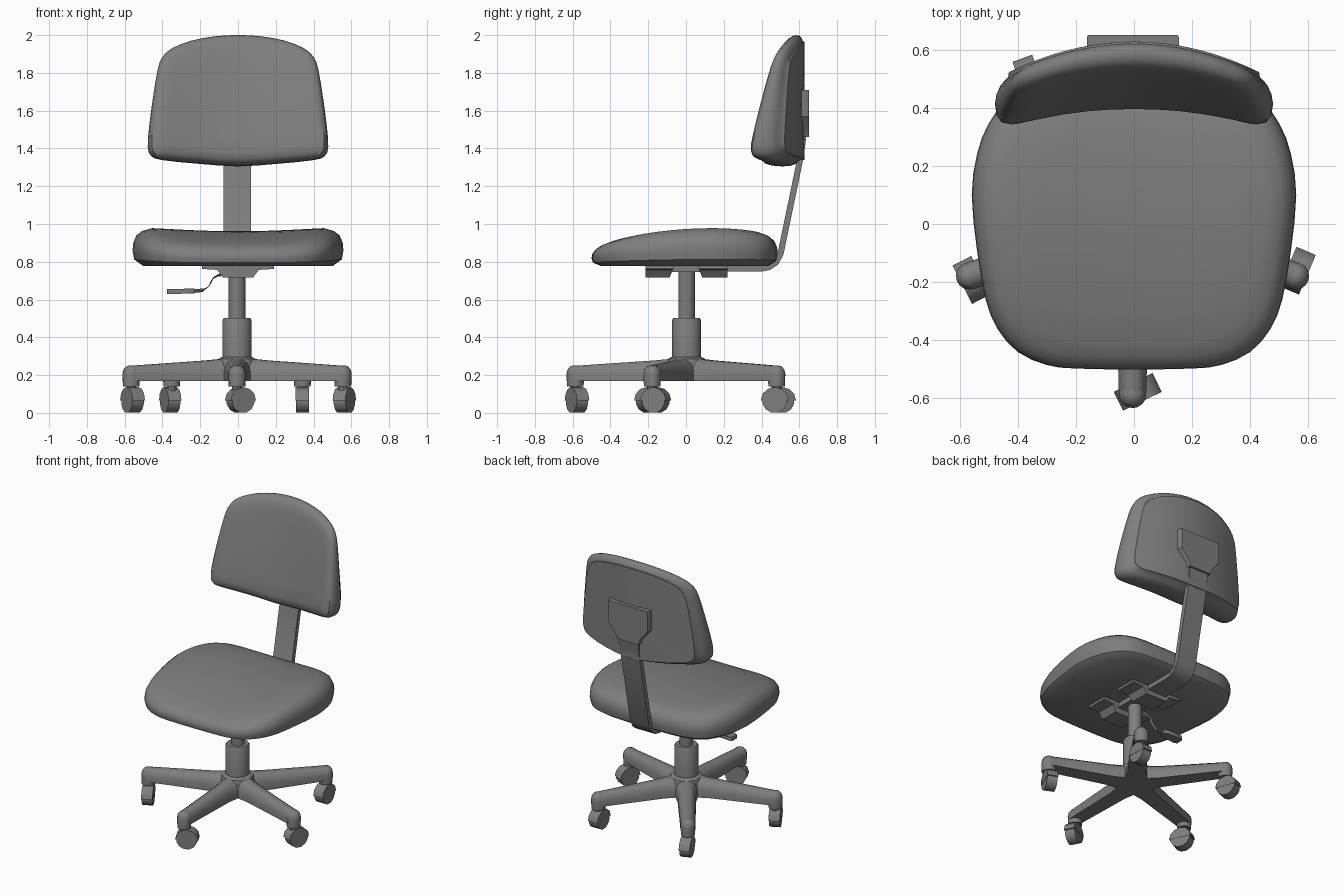
import bpy
import bmesh
from math import sin, cos, pi, radians
from mathutils import Vector, Matrix

cube = bpy.data.objects.get("Cube")
if cube:
    bpy.data.objects.remove(cube)

GREY = (0.21, 0.21, 0.21, 1)
mat = bpy.data.materials.new("medium grey")
mat.use_nodes = True
mat.diffuse_color = GREY
bsdf = mat.node_tree.nodes["Principled BSDF"]
bsdf.inputs["Base Color"].default_value = GREY
bsdf.inputs["Roughness"].default_value = 0.7


def finish(name, bm, angle=35):
    """Turn a bmesh into a shaded object with the shared material."""
    bmesh.ops.recalc_face_normals(bm, faces=bm.faces)
    mesh = bpy.data.meshes.new(name)
    bm.to_mesh(mesh)
    bm.free()
    mesh.materials.append(mat)
    obj = bpy.data.objects.new(name, mesh)
    bpy.context.collection.objects.link(obj)
    bpy.ops.object.select_all(action="DESELECT")
    obj.select_set(True)
    bpy.context.view_layer.objects.active = obj
    bpy.ops.object.shade_smooth_by_angle(angle=radians(angle))
    return obj


def loft(name, rings, matrix=None, angle=35):
    """Skin a list of equal-length rings and cap both ends."""
    bm = bmesh.new()
    rows = [[bm.verts.new(p) for p in ring] for ring in rings]
    n = len(rows[0])
    for a, b in zip(rows, rows[1:]):
        for i in range(n):
            j = (i + 1) % n
            bm.faces.new((a[i], a[j], b[j], b[i]))
    bm.faces.new(rows[0])
    bm.faces.new(rows[-1])
    if matrix:
        bm.transform(matrix)
    return finish(name, bm, angle)


def lathe(name, profile, matrix=None, sides=16):
    """Revolve (radius, z) pairs around the z axis."""
    rings = [[(r * cos(2 * pi * i / sides), r * sin(2 * pi * i / sides), z)
              for i in range(sides)] for r, z in profile]
    return loft(name, rings, matrix)


def mirrored(half):
    """Complete a half outline that starts and ends on the centre line."""
    return half + [(-x, v) for x, v in reversed(half[1:-1])]


def smooth_outline(points):
    """Add one rounded midpoint between each pair of outline points."""
    out, n = [], len(points)
    for i in range(n):
        p0, p1, p2, p3 = (Vector(points[(i + k) % n]) for k in (-1, 0, 1, 2))
        out += [p1, (p1 + p2) * 0.5625 - (p0 + p3) * 0.0625]
    return out


def pad(name, half, centre, layers, place):
    """Cushion: scaled outlines stacked from its hard side to its soft side."""
    outline = smooth_outline(mirrored(half))
    c = Vector((0, centre))
    rings = []
    for scale, t in layers:
        pts = [c + (p - c) * scale for p in outline]
        rings.append([place(p.x, p.y, t) for p in pts])
    return loft(name, rings, angle=40)


# Seat cushion, slightly dished across and sloping down to the front
def place_seat(x, y, t):
    top = 0.98 - 0.2 * (y - 0.15) ** 2 - 0.018 * max(0, 1 - (x / 0.45) ** 2)
    return (x, y, 0.778 + t * (top - 0.778))


pad("seat_cushion",
    [(0, -0.5), (0.2, -0.497), (0.3, -0.485), (0.4, -0.44), (0.47, -0.36),
     (0.51, -0.26), (0.54, -0.09), (0.558, 0.1), (0.54, 0.24), (0.5, 0.345),
     (0.43, 0.43), (0.3, 0.475), (0, 0.485)], 0,
    [(0.1, 0), (0.9, 0), (0.985, 0.17), (1, 0.4), (0.995, 0.6), (0.965, 0.8),
     (0.91, 0.92), (0.82, 0.99), (0.6, 1), (0.35, 1), (0.1, 1)], place_seat)


# Backrest cushion, curved around the sitter, with a raised rear panel
def place_back(x, z, t):
    d = z - 1.42
    rear = 0.627 - 0.1 * (x / 0.42) ** 2
    front = 0.403 + 0.2 * d + 0.06 * d * d - 0.075 * (x / 0.45) ** 2
    return (x, rear + t * (front - rear), z)


pad("backrest_cushion",
    [(0, 1.305), (0.2, 1.318), (0.4, 1.338), (0.46, 1.36), (0.478, 1.41),
     (0.47, 1.52), (0.45, 1.67), (0.425, 1.82), (0.4, 1.885), (0.35, 1.93),
     (0.25, 1.97), (0.12, 1.994), (0, 2)], 1.65,
    [(0.1, 0), (0.4, 0), (0.65, 0), (0.9, 0), (0.905, 0.08), (0.96, 0.17),
     (0.99, 0.3), (1, 0.47), (0.988, 0.7), (0.955, 0.86), (0.89, 0.96),
     (0.78, 1), (0.55, 1), (0.3, 1), (0.1, 1)], place_back)


# Flat strap bending from under the seat up to the backrest
path = [(-0.2, 0.764), (0.4, 0.764), (0.44, 0.772), (0.475, 0.795),
        (0.5, 0.84), (0.608, 1.36), (0.628, 1.52)]
rings = []
for i, p in enumerate(path):
    a = Vector(path[max(i - 1, 0)])
    b = Vector(path[min(i + 1, len(path) - 1)])
    d = (b - a).normalized() * 0.016
    rings.append([(x, p[0] + s * d.y, p[1] - s * d.x)
                  for x, s in ((-0.076, -1), (0.07, -1), (0.07, 1), (-0.076, 1))])
loft("back_strap", rings)

# Tapered plate holding the strap to the backrest
plate = mirrored([(0, 1.46), (0.085, 1.46), (0.1, 1.5), (0.158, 1.57),
                  (0.158, 1.71), (0, 1.71)])
loft("backrest_bracket", [[(x * s - 0.004, y, z) for x, z in plate]
                          for s, y in ((1, 0.59), (1, 0.643), (0.97, 0.65))])

# Seat mount: two cross bars with sloping inner sides and a centre block
bar = mirrored([(0, 0.717), (0.08, 0.717), (0.11, 0.757), (0.19, 0.762),
                (0.19, 0.782), (0, 0.782)])
for name, outer, inner, slope in (("front_cross_bar", -0.215, -0.06, -0.4),
                                  ("rear_cross_bar", 0.22, 0.06, 0.4)):
    loft(name, [[(x, y + k * (0.782 - z), z) for x, z in bar]
                for y, k in ((outer, 0), (inner, slope))])
block = [(-0.07, 0.746), (0.07, 0.746), (0.07, 0.782), (-0.07, 0.782)]
loft("mount_block", [[(x, y, z) for x, z in block] for y in (-0.08, 0.08)])

# Height lever with a flat paddle
rod = [(-0.04, 0.737), (-0.1, 0.732), (-0.135, 0.712), (-0.15, 0.675),
       (-0.18, 0.65), (-0.24, 0.644)]
loft("lever_rod", [[(x + 0.008 * sin(a), 0.012 * cos(a), z + 0.01 * sin(a))
                    for a in (k * pi / 4 for k in range(8))] for x, z in rod])
loft("lever_paddle", [[(x, -w, z - 0.013), (x, w, z - 0.013),
                       (x, w, z + 0.013), (x, -w, z + 0.013)]
                      for x, w, z in ((-0.23, 0.016, 0.645), (-0.26, 0.03, 0.645),
                                      (-0.36, 0.034, 0.642), (-0.377, 0.024, 0.642))])

# Gas column and base hub
AXIS = Matrix.Translation((-0.005, 0.003, 0))
lathe("gas_piston", [(0.044, 0.48), (0.044, 0.75)], AXIS)
lathe("column_sleeve", [(0.077, 0.25), (0.077, 0.49), (0.07, 0.502)], AXIS)
lathe("base_hub", [(0.112, 0.17), (0.11, 0.255), (0.1, 0.285), (0.077, 0.297)], AXIS, 20)

# Five legs, each with a swivelled caster: (leg angle, roll angle, trail)
REACH = 0.589
arch = [(-1, 0), (-1, 0.45), (-0.75, 0.8), (-0.35, 0.97),
        (0.35, 0.97), (0.75, 0.8), (1, 0.45), (1, 0)]
casters = [(-90, 26, 0.02), (-18, 67, 0.02), (54, 90, -0.01),
           (126, 110, 0.022), (198, 117, -0.015)]
for n, (leg, roll, trail) in enumerate(casters, 1):
    turn = AXIS @ Matrix.Rotation(radians(leg), 4, "Z")
    loft(f"leg_{n}", [[(r, u * w, 0.17 + v * (top - 0.17)) for u, v in arch]
                      for r, w, top in ((0.03, 0.08, 0.293), (0.11, 0.068, 0.287),
                                        (0.17, 0.058, 0.281), (REACH, 0.047, 0.252))],
         turn, 50)
    at_tip = turn @ Matrix.Translation((REACH, 0, 0))
    lathe(f"leg_tip_{n}", [(0.044, 0.14), (0.047, 0.205), (0.042, 0.228),
                           (0.029, 0.245), (0.01, 0.252)], at_tip)
    lathe(f"caster_stem_{n}", [(0.027, 0.09), (0.027, 0.15)], at_tip, 10)
    hub = (Matrix.Translation(at_tip.translation) @ Matrix.Rotation(radians(roll), 4, "Z")
           @ Matrix.Translation((trail, 0, 0.066)))
    lathe(f"caster_wheel_{n}", [(0.067, -0.034), (0.067, 0.034)],
          hub @ Matrix.Rotation(pi / 2, 4, "X") @ Matrix.Rotation(pi / 12, 4, "Z"), 12)
    hood = [(0.074 * cos(k * pi / 6), 0.07 * sin(k * pi / 6)) for k in range(7)]
    loft(f"caster_hood_{n}", [[(x, y, z) for x, z in hood] for y in (-0.036, 0.036)], hub)
